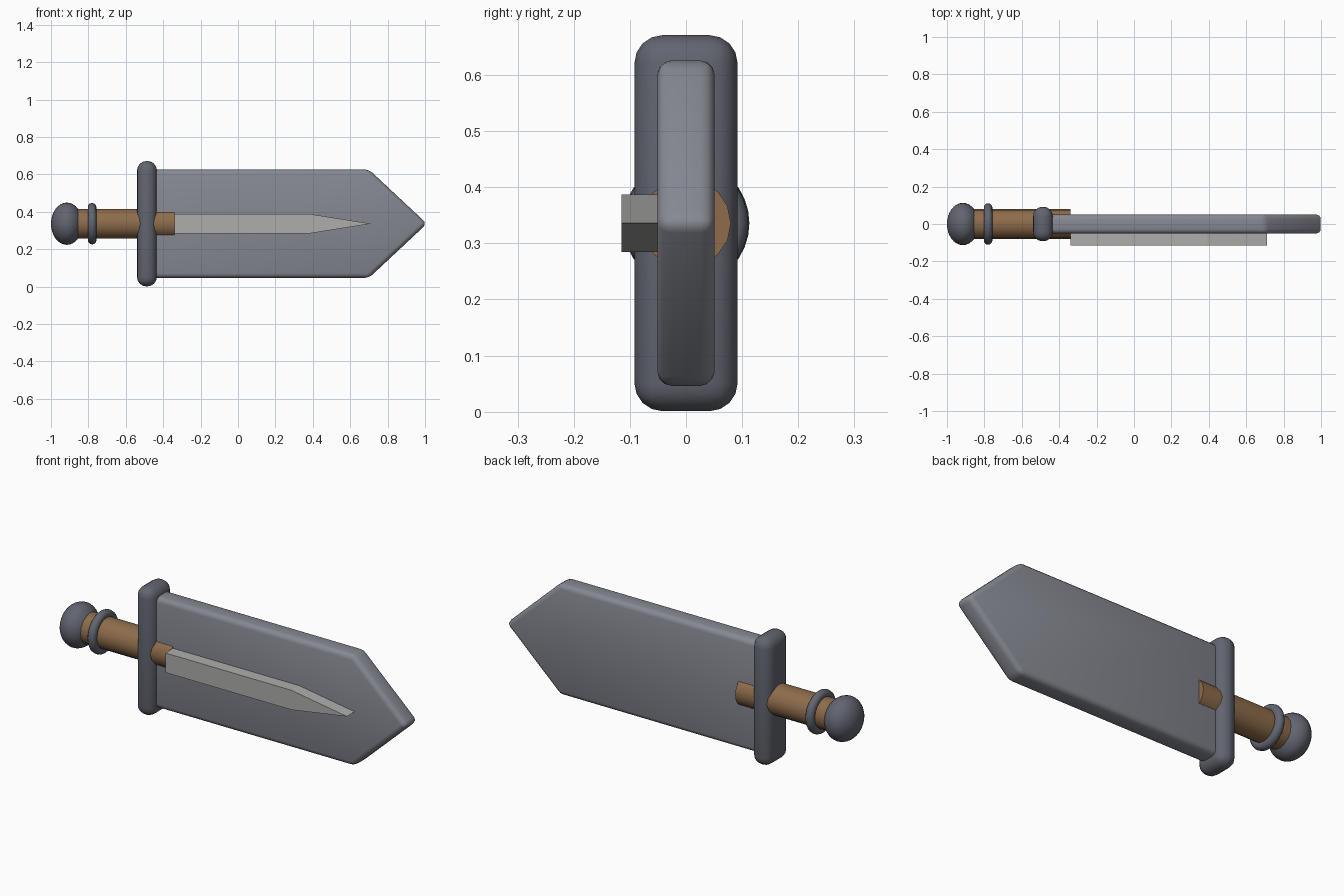
import bpy, bmesh, math
from mathutils import Matrix

if "Cube" in bpy.data.objects:
    bpy.data.objects.remove(bpy.data.objects["Cube"])

CZ = 0.336  # height of the sword's long axis


def material(name, rgb):
    m = bpy.data.materials.new(name)
    m.diffuse_color = (*rgb, 1)
    m.use_nodes = True
    m.node_tree.nodes["Principled BSDF"].inputs["Base Color"].default_value = m.diffuse_color
    return m


steel = material("steel", (0.24, 0.25, 0.29))
dark = material("dark_iron", (0.12, 0.13, 0.16))
wood = material("wood", (0.27, 0.15, 0.07))
pale = material("pale_steel", (0.42, 0.42, 0.41))


def finish(ob, name, mat, bevel=0, segments=3, smooth=True):
    ob.name = name
    ob.data.materials.append(mat)
    bpy.ops.object.select_all(action='DESELECT')
    ob.select_set(True)
    bpy.context.view_layer.objects.active = ob
    if bevel:
        b = ob.modifiers.new("bevel", 'BEVEL')
        b.width, b.segments = bevel, segments
        b.limit_method = 'ANGLE'
        bpy.ops.object.modifier_apply(modifier=b.name)
    if smooth:
        bpy.ops.object.shade_smooth_by_angle(angle=math.radians(40))
    return ob


def pointed_slab(name, x0, shoulder, tip, half, y0, y1, mat, **kw):
    """Five-sided outline in the xz plane, extruded along y."""
    outline = [(x0, -half), (shoulder, -half), (tip, 0), (shoulder, half), (x0, half)]
    bm = bmesh.new()
    face = bm.faces.new([bm.verts.new((x, y0, CZ + z)) for x, z in outline])
    ext = bmesh.ops.extrude_face_region(bm, geom=[face])
    for v in ext["geom"]:
        if isinstance(v, bmesh.types.BMVert):
            v.co.y = y1
    bmesh.ops.recalc_face_normals(bm, faces=bm.faces)
    me = bpy.data.meshes.new(name)
    bm.to_mesh(me)
    bm.free()
    ob = bpy.data.objects.new(name, me)
    bpy.context.collection.objects.link(ob)
    return finish(ob, name, mat, **kw)


def along_x(ob, x, sx=1.0):
    """Turn a z-axis primitive onto the sword axis, scaled lengthwise."""
    ob.data.transform(Matrix.Translation((x, 0, CZ)) @ Matrix.Scale(sx, 4, (1, 0, 0))
                      @ Matrix.Rotation(math.pi / 2, 4, 'Y'))
    return ob


# Blade and the raised rib on its front face
pointed_slab("blade", -0.49, 0.70, 1.01, 0.29, -0.051, 0.051, steel, bevel=0.025)
pointed_slab("blade_rib", -0.34, 0.39, 0.71, 0.051, -0.115, -0.03, pale, smooth=False)

# Cross guard
bpy.ops.mesh.primitive_cube_add(size=1)
guard = bpy.context.object
guard.data.transform(Matrix.Translation((-0.487, 0, CZ)) @ Matrix.Diagonal((0.106, 0.184, 0.67, 1)))
finish(guard, "cross_guard", dark, bevel=0.05, segments=4)

# Grip, running through the guard
bpy.ops.mesh.primitive_cylinder_add(vertices=16, radius=0.08, depth=0.54)
finish(along_x(bpy.context.object, -0.61), "grip", wood)

# Collar ring
bpy.ops.mesh.primitive_torus_add(major_segments=32, minor_segments=12,
                                 major_radius=0.088, minor_radius=0.023)
finish(along_x(bpy.context.object, -0.78), "collar_ring", dark)

# Pommel, slightly flattened ball
bpy.ops.mesh.primitive_uv_sphere_add(segments=32, ring_count=16, radius=0.113)
finish(along_x(bpy.context.object, -0.915, 0.085 / 0.113), "pommel", dark)
